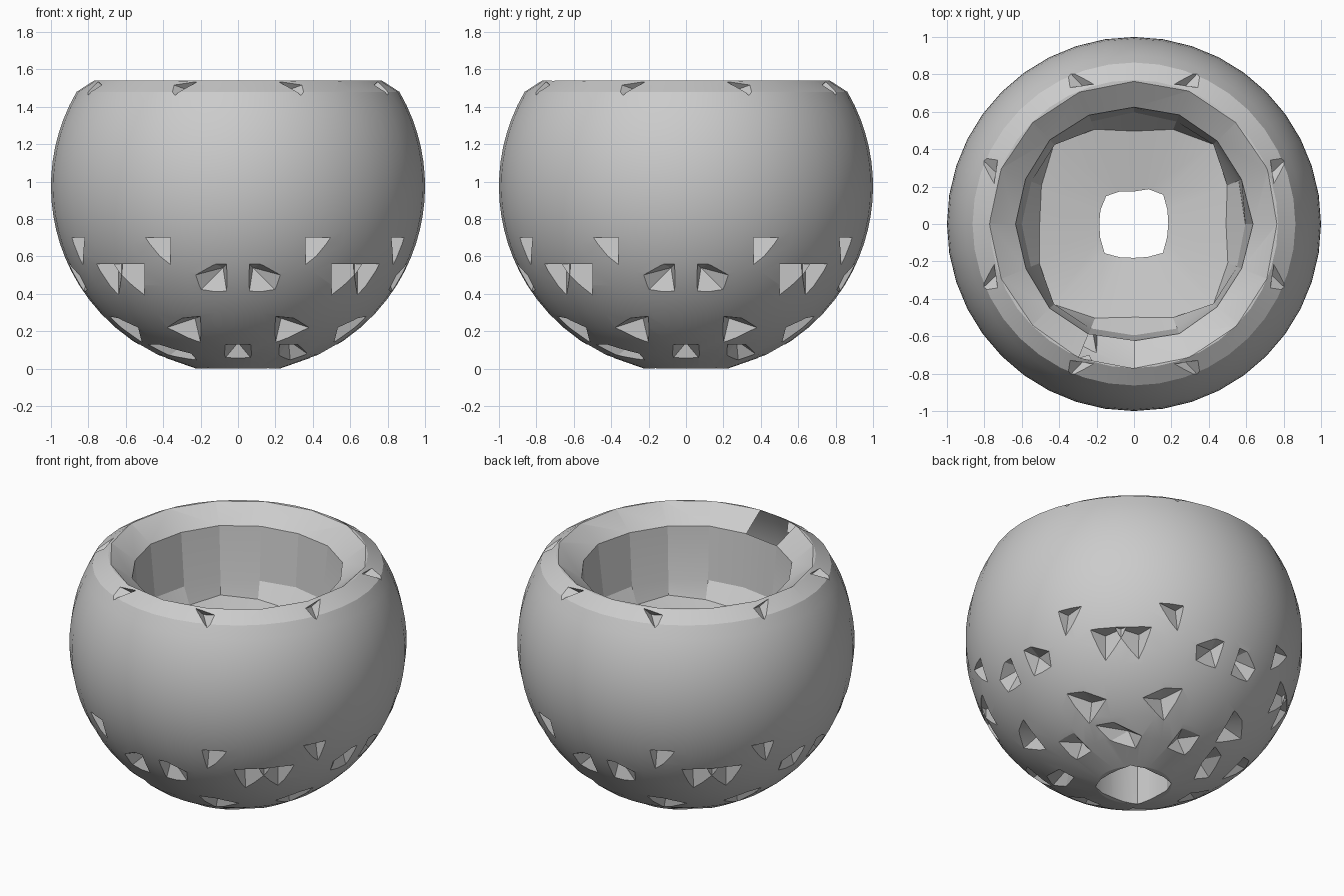
import bpy, bmesh, math, random
from mathutils import Vector, Matrix

random.seed(4)
CENTRE = Vector((0, 0, 0.975))

old = bpy.data.objects.get("Cube")
if old:
    bpy.data.objects.remove(old, do_unlink=True)

grey = bpy.data.materials.new("plain grey")
grey.use_nodes = True
grey.diffuse_color = (0.6, 0.6, 0.6, 1)
grey.node_tree.nodes["Principled BSDF"].inputs["Base Color"].default_value = (0.6, 0.6, 0.6, 1)


def make_object(name, bm):
    bmesh.ops.recalc_face_normals(bm, faces=bm.faces)
    mesh = bpy.data.meshes.new(name)
    bm.to_mesh(mesh)
    bm.free()
    mesh.materials.append(grey)
    obj = bpy.data.objects.new(name, mesh)
    bpy.context.collection.objects.link(obj)
    return obj


def squarish(radius, angle):
    """Radius of a square with clipped corners."""
    return min(radius * 1.2, radius / max(abs(math.cos(angle)), abs(math.sin(angle))))


def lathe(name, profile, sides, jitter=0):
    """Closed turned solid; profile rows are (radius, z, is_square)."""
    bm = bmesh.new()
    rings = []
    for radius, z, square in profile:
        ring = []
        for i in range(sides):
            a = math.tau * i / sides
            r = squarish(radius, a) if square else radius
            r += random.uniform(-jitter, jitter)
            ring.append(bm.verts.new((r * math.cos(a), r * math.sin(a), z)))
        rings.append(ring)
    for low, high in zip(rings, rings[1:]):
        for i in range(sides):
            j = (i + 1) % sides
            bm.faces.new((low[i], low[j], high[j], high[i]))
    bm.faces.new(rings[0][::-1])
    bm.faces.new(rings[-1])
    return make_object(name, bm)


# Outer ball, cut flat below and bevelled at the rim
outer = []
for i in range(21):
    z = 1.48 * i / 20
    outer.append((math.sqrt(1 - (z - CENTRE.z) ** 2), z, False))
outer.append((0.77, 1.54, False))
bowl = lathe("round_bowl", outer, 40)

# Funnel rim, well, sloping floor and drain
well = lathe("well_cutter", [
    (0.19, -0.1, True), (0.18, 0.94, True), (0.5, 1.0, True),
    (0.6, 1.1, False), (0.63, 1.44, False), (0.77, 1.541, False),
    (0.77, 1.7, False)], 16, 0.008)

# Dents: opening outline (x, z) on the ball, deepest point, mirrored or not
DENTS = [
    ([(0.36, 0.70), (0.50, 0.70), (0.36, 0.55)], (0.36, 0.81, 0.70), True),
    ([(0.50, 0.56), (0.67, 0.56), (0.50, 0.39)], (0.50, 0.64, 0.56), True),
    ([(0.06, 0.56), (0.12, 0.56), (0.23, 0.50), (0.20, 0.42), (0.06, 0.41)],
     (0.08, 0.80, 0.54), True),
    ([(0.20, 0.28), (0.30, 0.27), (0.38, 0.22), (0.20, 0.14)], (0.23, 0.52, 0.27), True),
    ([(0.22, 0.13), (0.32, 0.13), (0.37, 0.08), (0.28, 0.04), (0.22, 0.07)],
     (0.27, 0.27, 0.15), False),
    ([(-0.07, 0.13), (0.07, 0.13), (0.07, 0.055), (-0.07, 0.055)], (0, 0.40, 0.14), False),
    ([(0.20, 1.57), (0.38, 1.53), (0.34, 1.46)], (0.24, 0.70, 1.48), True),
]

bm = bmesh.new()
for outline, deepest, mirrored in DENTS:
    apex = Vector((deepest[0], -deepest[1], deepest[2]))
    points = [apex]
    for x, z in outline:
        y = -math.sqrt(1 - x * x - (z - CENTRE.z) ** 2)
        points.append(apex + (Vector((x, y, z)) - apex) * 1.3)
    for side in ((1, -1) if mirrored else (1,)):
        for turn in range(4):
            place = Matrix.Rotation(turn * math.pi / 2, 3, "Z") @ Matrix.Diagonal((side, 1, 1))
            verts = [bm.verts.new(place @ p) for p in points]
            hull = bmesh.ops.convex_hull(bm, input=verts)
            loose = [v for v in hull["geom_interior"] if isinstance(v, bmesh.types.BMVert)]
            bmesh.ops.delete(bm, geom=loose, context="VERTS")
dents = make_object("dent_cutter", bm)

# Carve the well and the dents
for cutter in (well, dents):
    cut = bowl.modifiers.new(cutter.name, "BOOLEAN")
    cut.operation = "DIFFERENCE"
    cut.solver = "EXACT"
    cut.use_self = True
    cut.object = cutter
    bpy.context.view_layer.objects.active = bowl
    bpy.ops.object.select_all(action="DESELECT")
    bowl.select_set(True)
    bpy.ops.object.modifier_apply(modifier=cut.name)
    bpy.data.objects.remove(cutter, do_unlink=True)

bpy.ops.object.shade_smooth_by_angle(angle=math.radians(18))
